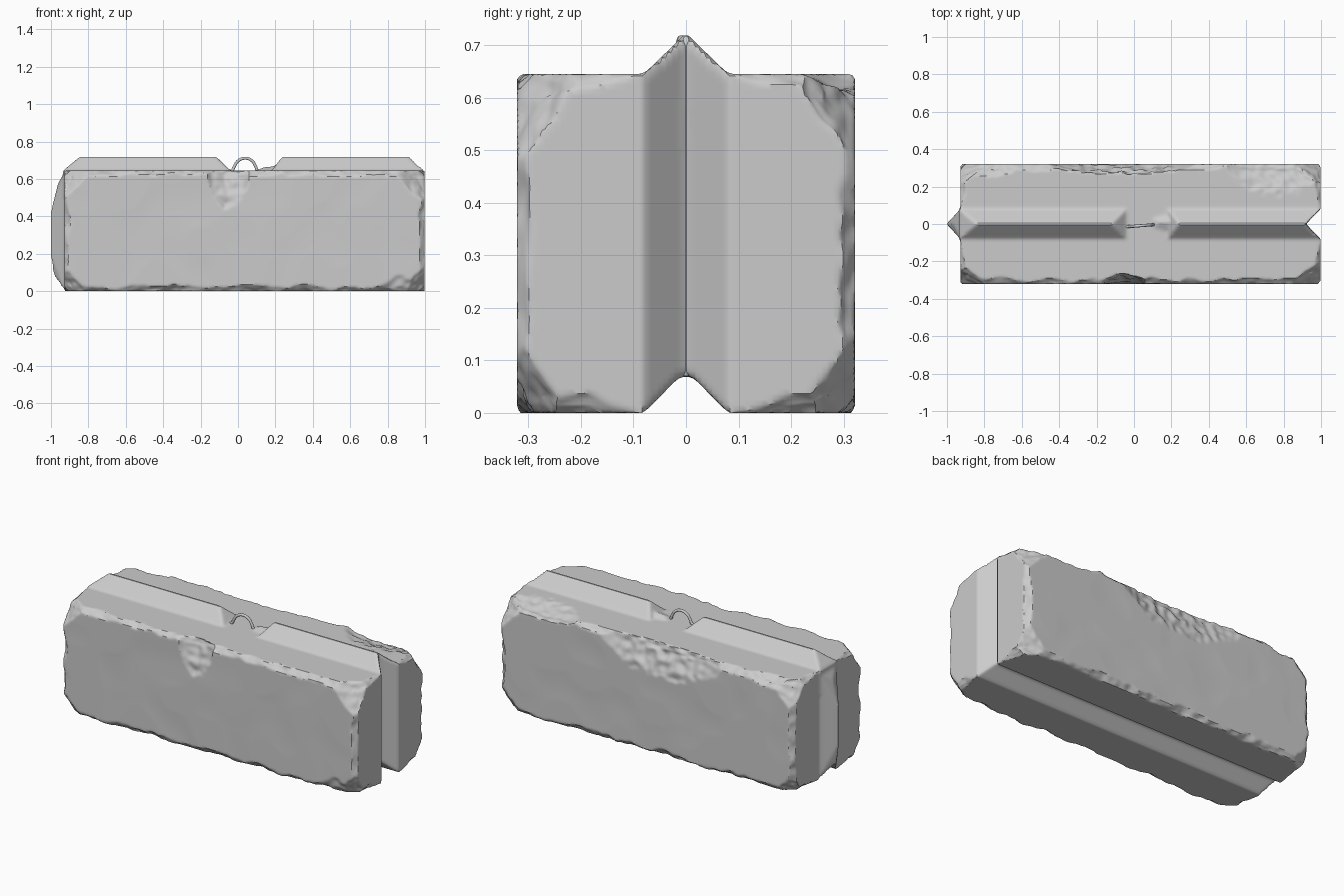
import bpy, bmesh, math
from mathutils import Vector, noise

if "Cube" in bpy.data.objects:
    bpy.data.objects.remove(bpy.data.objects["Cube"])

X0, X1, HY, H = -0.928, 0.998, 0.322, 0.645


def hull(name, pts):
    bm = bmesh.new()
    for p in pts:
        bm.verts.new(p)
    res = bmesh.ops.convex_hull(bm, input=bm.verts)
    junk = [g for g in res["geom_interior"] if isinstance(g, bmesh.types.BMVert)]
    if junk:
        bmesh.ops.delete(bm, geom=junk, context='VERTS')
    bmesh.ops.recalc_face_normals(bm, faces=bm.faces)
    me = bpy.data.meshes.new(name)
    bm.to_mesh(me)
    bm.free()
    ob = bpy.data.objects.new(name, me)
    bpy.context.collection.objects.link(ob)
    return ob


def combine(ob, other, op):
    m = ob.modifiers.new(op, 'BOOLEAN')
    m.operation, m.object, m.solver = op, other, 'EXACT'
    bpy.context.view_layer.objects.active = ob
    bpy.ops.object.modifier_apply(modifier=m.name)
    bpy.data.objects.remove(other)


def ridge(x_base0, x_top0, x_top1, x_base1):
    pts = [(x, s * 0.08, z) for x in (x_base0, x_base1) for s in (-1, 1) for z in (0.5, H)]
    return hull("ridge", pts + [(x_top0, 0, 0.723), (x_top1, 0, 0.723)])


# main block
block = hull("concrete_block", [(x, y, z) for x in (X0, X1) for y in (-HY, HY) for z in (0, H)])

# vertical tongue on the left end
tongue_edge = [(-0.965, 0.57), (-1.002, 0.42), (-1.002, 0.2), (-0.985, 0.09)]
tongue = [(x, s * 0.08, z) for x in (X0, -0.8) for s in (-1, 1) for z in (0.005, 0.635)]
combine(block, hull("tongue", tongue + [(x, 0, z) for x, z in tongue_edge]), 'UNION')

# interlocking ridges either side of the lifting loop, with a broken lump at the right one
combine(block, ridge(-0.935, -0.84, -0.12, -0.04), 'UNION')
combine(block, ridge(0.18, 0.24, X1, X1), 'UNION')
combine(block, hull("ridge_stub", [(x, y, z) for x, y, z in (
    (0.10, -0.02, H), (0.10, 0.03, H), (0.3, -0.08, H), (0.3, 0.08, H), (0.3, 0, 0.56),
    (0.14, 0.01, 0.664), (0.22, 0.01, 0.674))]), 'UNION')

# matching V grooves underneath and on the right end
combine(block, hull("floor_groove", [(x, y, z) for x in (-1.2, 1.2) for y, z in (
    (-0.095, -0.015), (0.095, -0.015), (-0.012, 0.069), (0.012, 0.069))]), 'DIFFERENCE')
combine(block, hull("end_groove", [(x, y, z) for z in (-0.2, 0.9) for x, y in (
    (X1 + 0.015, -0.095), (X1 + 0.015, 0.095), (0.92, 0))]), 'DIFFERENCE')

# dense even surface for the worn concrete
m = block.modifiers.new("remesh", 'REMESH')
m.mode, m.voxel_size = 'VOXEL', 0.0105
bpy.context.view_layer.objects.active = block
bpy.ops.object.modifier_apply(modifier=m.name)

# broken edges: x centre, half width, y side, top?, inward size, vertical size
CHIPS = [(-0.06, 0.40, 1, True, 0.055, 0.17),
         (0.76, 0.26, 1, True, 0.16, 0.045),
         (-0.05, 0.11, -1, True, 0.055, 0.20),
         (0.88, 0.12, -1, False, 0.03, 0.08),
         (-0.78, 0.16, 1, True, 0.07, 0.05),
         (-0.05, 0.12, -1, False, 0.02, 0.02)]


def cut(p, d, inward, size):
    """Flatten p on a slanted plane if it lies outside it; size 0 ignores an axis."""
    g = Vector([1 / s if s > 1e-4 else 0 for s in size])
    s = d.dot(g)
    if s < 1 and g.length > 0:
        step = g * ((1 - s) / g.length_squared)
        p += Vector(a * b for a, b in zip(step, inward))


def wear(p):
    sx = 1 if p.x < 0 else -1
    sy = 1 if p.y < 0 else -1
    sz = 1 if p.z < H / 2 else -1
    inward = Vector((sx, sy, sz))

    def depth():
        return Vector((p.x - X0 if sx > 0 else X1 - p.x, HY - abs(p.y),
                       p.z if sz > 0 else H - p.z))

    fade = min(1, max(0, (abs(p.y) - 0.085) / 0.1))
    if fade == 0:
        return
    rough = noise.noise(p * 22) * 0.3
    n = noise.noise(p * 7 + Vector((3, 9, 1))) + 0.5 * noise.noise(p * 19)
    w = (0.024 + 0.024 * max(-0.7, n)) * fade
    # nibbled straight edges
    for size in ((w, w, 0), (w, 0, w), (0, w, w)):
        cut(p, depth(), inward, size)
    # knocked-off corners
    k = 0.15 + 0.04 * math.sin(sx * 2 + sy * 3 + sz * 5) + 0.05 * rough
    cut(p, depth(), inward, (k, k * 0.7, k))
    # larger chips
    for cx, hw, side, top, a, b in CHIPS:
        t = (p.x - cx) / hw
        if side == -sy and top == (sz < 0) and abs(t) < 1:
            f = math.sqrt(1 - t * t) * (1 + rough)
            cut(p, depth(), inward, (0, a * f, b * f))
    # gentle unevenness of the long faces
    if depth().y < 0.03:
        p.y += sy * 0.004 * max(0, noise.noise(p * 5))


for v in block.data.vertices:
    p = v.co.copy()
    wear(p)
    v.co = p

# bent lifting loop
cu = bpy.data.curves.new("lifting_loop", 'CURVE')
cu.dimensions = '3D'
cu.bevel_depth, cu.bevel_resolution, cu.resolution_u = 0.008, 3, 6
path = [(-0.05, 0.64), (-0.03, 0.648), (-0.018, 0.67), (0.0, 0.696), (0.038, 0.711),
        (0.075, 0.697), (0.093, 0.67), (0.103, 0.648), (0.115, 0.635)]
sp = cu.splines.new('BEZIER')
sp.bezier_points.add(len(path) - 1)
for bp, (x, z) in zip(sp.bezier_points, path):
    bp.co = (x, -0.012 + 0.08 * x, z)
    bp.handle_left_type = bp.handle_right_type = 'AUTO'
cu.use_fill_caps = True
loop = bpy.data.objects.new("lifting_loop", cu)
bpy.context.collection.objects.link(loop)

# smooth shading with crisp edges
bpy.ops.object.select_all(action='DESELECT')
block.select_set(True)
bpy.context.view_layer.objects.active = block
bpy.ops.object.shade_smooth_by_angle(angle=math.radians(35))
